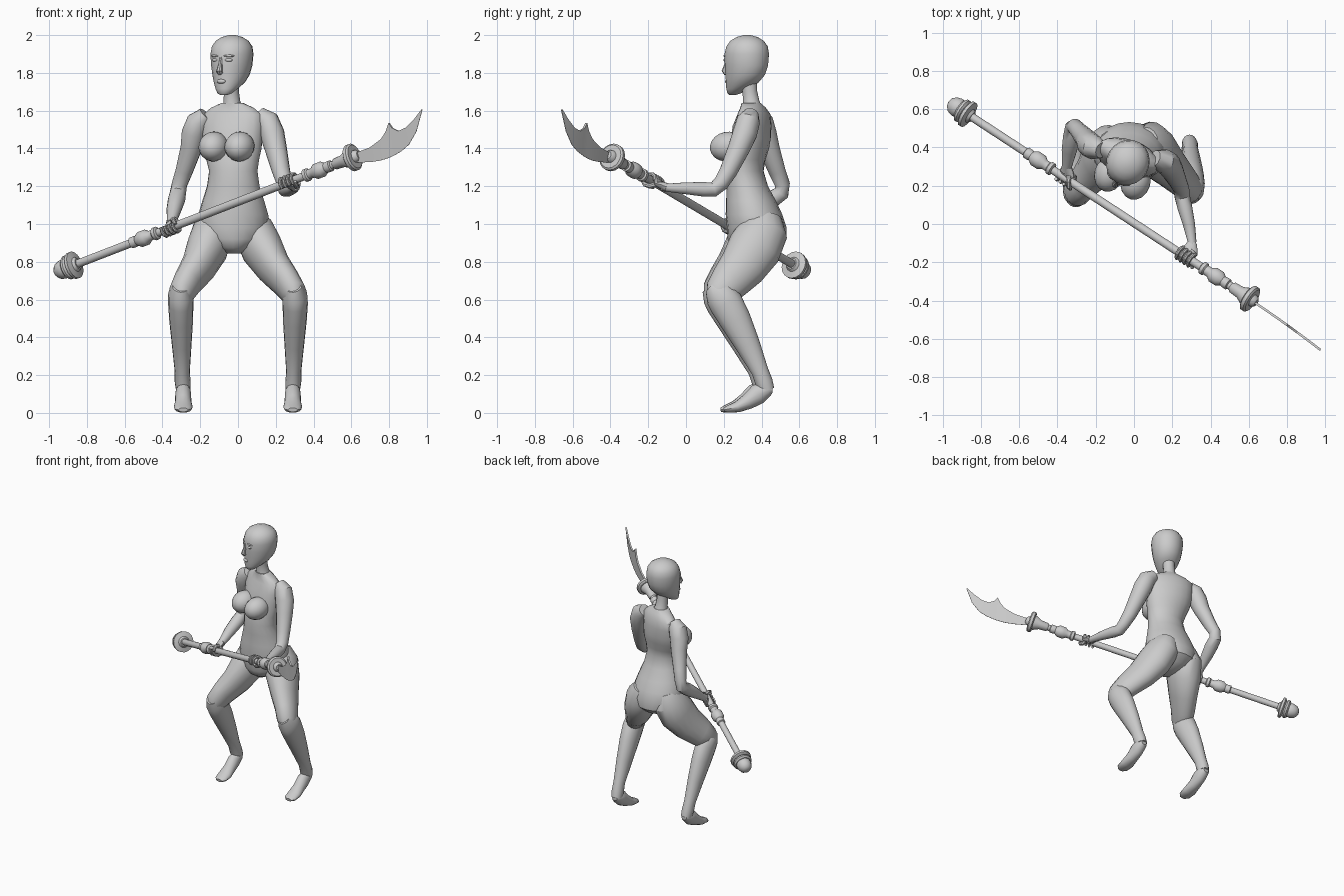
import bpy, bmesh, math
from mathutils import Vector, Matrix

X = Vector((1, 0, 0))


def make(name, bm):
    bmesh.ops.recalc_face_normals(bm, faces=bm.faces)
    me = bpy.data.meshes.new(name)
    bm.to_mesh(me)
    bm.free()
    ob = bpy.data.objects.new(name, me)
    bpy.context.collection.objects.link(ob)
    return ob


def skin(name, rings):
    """Bridge a list of point rings and cap both ends."""
    bm = bmesh.new()
    vs = [[bm.verts.new(p) for p in r] for r in rings]
    n = len(vs[0])
    for a, b in zip(vs, vs[1:]):
        for i in range(n):
            j = (i + 1) % n
            bm.faces.new((a[i], a[j], b[j], b[i]))
    bm.faces.new(vs[0])
    bm.faces.new(vs[-1])
    return make(name, bm)


def loft(name, pts, n=14, ref=X):
    """Tube through (x, y, z, side radius, depth radius)."""
    cs = [Vector(p[:3]) for p in pts]
    rings = []
    for i, p in enumerate(pts):
        t = (cs[min(i + 1, len(cs) - 1)] - cs[max(i - 1, 0)]).normalized()
        a = (ref - t * ref.dot(t)).normalized()
        b = t.cross(a)
        rings.append([cs[i] + a * (p[3] * math.cos(2 * math.pi * k / n))
                      + b * (p[-1] * math.sin(2 * math.pi * k / n)) for k in range(n)])
    return skin(name, rings)


def stack(name, rows, n=20):
    """Horizontal ellipses: z, cx, cy, rx, ry, twist in degrees."""
    rings = []
    for z, cx, cy, rx, ry, tw in rows:
        m = Matrix.Rotation(math.radians(tw), 3, 'Z')
        rings.append([Vector((cx, cy, z)) + m @ Vector((rx * math.cos(2 * math.pi * k / n),
                      ry * math.sin(2 * math.pi * k / n), 0)) for k in range(n)])
    return skin(name, rings)


def ball(name, loc, size, turn=0, tilt=0):
    bm = bmesh.new()
    m = (Matrix.Translation(loc) @ Matrix.Rotation(math.radians(turn), 4, 'Z')
         @ Matrix.Rotation(math.radians(tilt), 4, 'X') @ Matrix.Diagonal((*size, 1)))
    bmesh.ops.create_uvsphere(bm, u_segments=16, v_segments=10, radius=1, matrix=m)
    return make(name, bm)


# Torso, twisted towards the rear hand
stack("torso", [
    (1.64, -.03, .345, .06, .05, -20), (1.615, -.03, .355, .12, .058, -20),
    (1.58, -.03, .36, .165, .072, -20), (1.52, -.03, .35, .17, .09, -20),
    (1.45, -.03, .343, .165, .098, -18), (1.40, -.03, .335, .16, .10, -16),
    (1.34, -.028, .32, .143, .098, -13), (1.28, -.025, .31, .13, .10, -10),
    (1.20, -.025, .325, .14, .11, -7), (1.12, -.025, .345, .165, .133, -4),
    (1.05, -.025, .36, .185, .15, -2), (.98, -.025, .375, .192, .158, 0),
    (.92, -.025, .375, .165, .155, 0), (.875, -.025, .36, .105, .12, 0),
    (.845, -.025, .345, .04, .06, 0)])
turn = Matrix.Rotation(math.radians(-17), 3, 'Z')
for s in (-1, 1):
    c = Vector((-.03, .34, 1.41)) + turn @ Vector((s * .072, -.105, 0))
    ball("breast", c, (.078, .095, .078), -17, 12)

# Neck and head
loft("neck", [(-.03, .35, 1.60, .058), (-.032, .345, 1.65, .044), (-.035, .338, 1.70, .04),
              (-.035, .33, 1.77, .045)])
HT = -30
hm = Matrix.Rotation(math.radians(HT), 3, 'Z')
hc = Vector((-.033, .32, 0))
rows = []
for z, f, rx, ry in [(1.683, .085, .02, .015), (1.692, .075, .04, .034), (1.715, .055, .058, .06),
                     (1.75, .025, .08, .09), (1.79, .008, .095, .11), (1.84, 0, .106, .119),
                     (1.90, -.002, .112, .121), (1.94, -.004, .106, .112), (1.97, -.004, .086, .09),
                     (1.99, -.004, .054, .056), (2.0, -.004, .018, .018)]:
    c = hc + hm @ Vector((0, -f, 0))
    rows.append((z, c.x, c.y, rx, ry, HT))
stack("head", rows)


def face(x, y, z):
    return hc + hm @ Vector((x, y, z))


loft("nose", [(*face(0, -.112, 1.885), .007), (*face(0, -.122, 1.845), .011),
              (*face(0, -.132, 1.81), .017), (*face(0, -.122, 1.797), .014)], 8)
ball("mouth", face(0, -.112, 1.755), (.026, .014, .012), HT)
for s in (-1, 1):
    ball("eye", face(s * .042, -.106, 1.868), (.021, .009, .009), HT + s * 20)
    ball("brow", face(s * .042, -.103, 1.89), (.03, .011, .007), HT + s * 20)

# Legs and feet
for s in (-1, 1):
    def side(pts):
        return [(s * x - .025 * max(0, (z - .6) / .37), y + (.012 if s > 0 else -.005), z, a, b)
                for x, y, z, a, b in pts]
    loft("thigh", side([(.085, .41, 1.04, .075, .085), (.105, .40, .97, .11, .13),
                        (.145, .35, .87, .112, .143), (.20, .285, .77, .092, .125),
                        (.262, .215, .69, .076, .105), (.298, .165, .632, .068, .085),
                        (.305, .135, .60, .045, .05)]), 16)
    loft("shin", side([(.298, .125, .67, .045, .045), (.302, .165, .63, .066, .082),
                       (.303, .20, .58, .067, .09), (.301, .25, .49, .063, .083),
                       (.298, .315, .36, .052, .066), (.295, .38, .22, .04, .045),
                       (.293, .40, .165, .042, .047), (.29, .415, .12, .038, .042)]), 16)
    loft("foot", side([(.29, .445, .125, .022, .02), (.29, .42, .125, .038, .04),
                       (.29, .37, .10, .042, .055), (.29, .315, .06, .043, .042),
                       (.29, .26, .032, .05, .03), (.29, .21, .02, .045, .019),
                       (.29, .188, .016, .025, .011)]), 16)

# Arms
loft("rear_arm", [(-.17, .385, 1.58, .042), (-.21, .40, 1.54, .064), (-.233, .415, 1.48, .066),
                  (-.248, .44, 1.40, .057), (-.285, .482, 1.28, .046), (-.31, .51, 1.21, .041),
                  (-.318, .505, 1.165, .043), (-.325, .455, 1.13, .046), (-.338, .385, 1.08, .04),
                  (-.35, .305, 1.02, .027), (-.356, .275, 1.0, .026)])
loft("fore_arm", [(.11, .345, 1.58, .042), (.155, .33, 1.545, .063), (.18, .312, 1.48, .066),
                  (.20, .28, 1.40, .059), (.228, .225, 1.28, .048), (.247, .185, 1.215, .042),
                  (.252, .145, 1.182, .04), (.265, .09, 1.184, .039), (.287, 0, 1.189, .032),
                  (.303, -.09, 1.192, .023), (.297, -.13, 1.2, .024)])

# Polearm axis
start, D = Vector((-.925, .61, .76)), Vector((1.53, -1.0, .592)).normalized()


def on(s):
    return start + D * s


def lathe(name, prof, n=18):
    return loft(name, [(*on(s), r) for s, r in prof], n, Vector((0, 0, 1)))


lathe("shaft", [(.03, .022), (1.93, .022)])
lathe("pommel", [(-.052, .012), (-.045, .028), (-.028, .044), (0, .052), (.025, .05), (.045, .04)])
lathe("pommel_ring", [(.02, .055), (.03, .066), (.042, .066), (.052, .055)])
lathe("pommel_flange", [(.05, .05), (.062, .074), (.078, .074), (.086, .04), (.10, .03)])
for c, d in ((.535, 1), (1.70, -1)):
    prof = [(-.085, .022), (-.08, .03), (-.06, .03), (-.045, .027), (-.022, .042), (.018, .042),
            (.04, .027), (.065, .027), (.072, .035), (.09, .035), (.096, .022)]
    pts = [(c + d * t, r) for t, r in prof]
    lathe("collar", sorted(pts))
lathe("guard_neck", [(1.80, .022), (1.81, .03), (1.86, .033), (1.90, .052), (1.91, .052)])
lathe("guard", [(1.906, .064), (1.913, .074), (1.932, .074), (1.94, .064)])
lathe("blade_socket", [(1.935, .036), (1.955, .03), (1.965, .02)])

# Curved blade with a back spike, given as x, z pairs
low = [(.62, 1.325), (.70, 1.328), (.75, 1.335), (.785, 1.345), (.81, 1.355), (.83, 1.365),
       (.865, 1.385), (.905, 1.42), (.945, 1.49), (.975, 1.60)]
top = [(.62, 1.375), (.70, 1.405), (.76, 1.45), (.785, 1.49), (.80, 1.535), (.818, 1.508),
       (.85, 1.492), (.89, 1.51), (.935, 1.555), (.973, 1.605)]
nrm = Vector((D.y, -D.x, 0)).normalized()


def bl(p, off):
    x, z = p
    return Vector((x, -.39 - (x - .6) * .66 - .15 * (x - .6) ** 2, z)) + nrm * off


skin("blade", [[bl(l, .001), bl(t, .006), bl(t, -.006), bl(l, -.001)] for l, t in zip(low, top)])


# Hands gripping the shaft
def hand(name, s, wrist, spin):
    p, wr = on(s), Vector(wrist)
    w = wr - p
    w = (w - D * w.dot(D)).normalized()
    u = D.cross(w) * spin
    loft(name + "_palm", [(*wr, .026, .024), (*(wr.lerp(p + w * .034, .5)), .036, .022),
                          (*(p + w * .034), .047, .019), (*(p + w * .03 + u * .02), .047, .016)],
         12, D)
    for i in range(4):
        c = on(s + (i - 1.5) * .025)
        arc = []
        for k in range(7):
            a = math.radians(15 + 38 * k)
            arc.append((*(c + w * (.033 * math.cos(a)) + u * (.033 * math.sin(a))),
                        .012 - .0006 * k))
        loft(name + "_finger", arc, 8, D)
    th = [(.02, -20, .015), (.035, -65, .014), (.05, -105, .012), (.058, -135, .009)]
    loft(name + "_thumb", [(*(on(s + o) + w * (.035 * math.cos(math.radians(a)))
                              + u * (.035 * math.sin(math.radians(a)))), r) for o, a, r in th], 8, D)


hand("rear_hand", .712, (-.35, .30, 1.02), -1)
hand("front_hand", 1.50, (.303, -.10, 1.192), 1)

# Smooth shading with sharp edges kept
for ob in bpy.context.collection.objects:
    ob.select_set(True)
    bpy.context.view_layer.objects.active = ob
bpy.ops.object.shade_smooth_by_angle(angle=math.radians(35))
